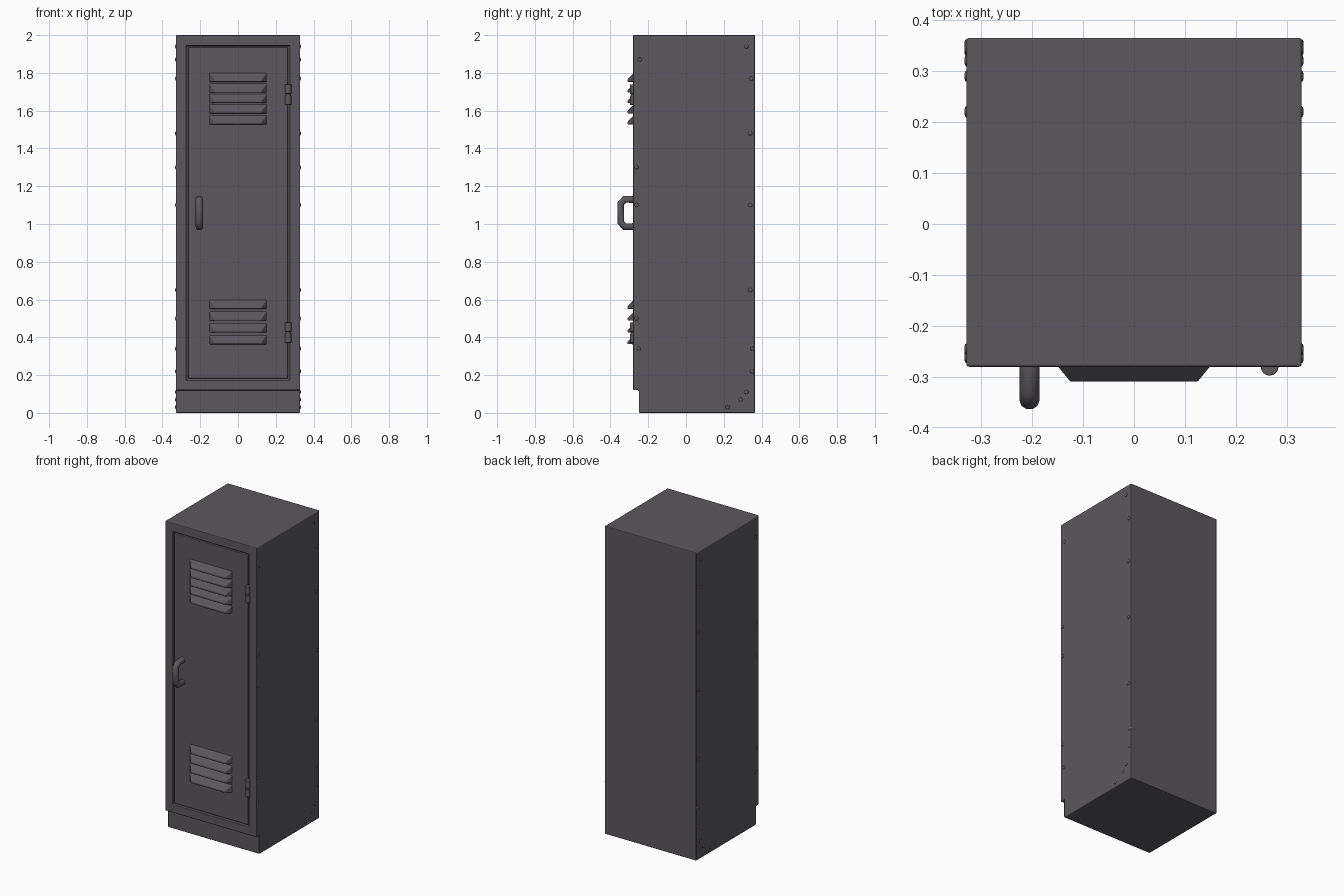
import bpy, bmesh, math
from mathutils import Matrix, Vector

if "Cube" in bpy.data.objects:
    bpy.data.objects.remove(bpy.data.objects["Cube"])

paint = bpy.data.materials.new("dark grey paint")
paint.diffuse_color = (0.105, 0.098, 0.109, 1)
paint.use_nodes = True
paint.node_tree.nodes["Principled BSDF"].inputs["Base Color"].default_value = paint.diffuse_color


def finish(name, bm, smooth=True):
    bmesh.ops.recalc_face_normals(bm, faces=bm.faces)
    me = bpy.data.meshes.new(name)
    bm.to_mesh(me)
    bm.free()
    ob = bpy.data.objects.new(name, me)
    bpy.context.collection.objects.link(ob)
    me.materials.append(paint)
    if smooth:
        bpy.ops.object.select_all(action='DESELECT')
        ob.select_set(True)
        bpy.context.view_layer.objects.active = ob
        bpy.ops.object.shade_smooth_by_angle(angle=math.radians(40))
    return ob


def bevel(ob, width, segments=2):
    m = ob.modifiers.new("bevel", 'BEVEL')
    m.width, m.segments = width, segments
    m.limit_method = 'ANGLE'
    m.harden_normals = True


def box(name, lo, hi):
    bm = bmesh.new()
    lo, hi = Vector(lo), Vector(hi)
    bmesh.ops.create_cube(bm, size=1, matrix=Matrix.Translation((lo + hi) / 2)
                          @ Matrix.Diagonal((*(hi - lo), 1)))
    return finish(name, bm)


# Cabinet body: side profile with a toe recess, extruded across x
W = 0.329
bm = bmesh.new()
profile = [(-0.25, 0), (0.365, 0), (0.365, 2), (-0.28, 2), (-0.28, 0.12), (-0.25, 0.12)]
face = bm.faces.new([bm.verts.new((-W, y, z)) for y, z in profile])
ext = bmesh.ops.extrude_face_region(bm, geom=[face])
bmesh.ops.translate(bm, vec=(2 * W, 0, 0),
                    verts=[v for v in ext["geom"] if isinstance(v, bmesh.types.BMVert)])
body = finish("cabinet_body", bm)

# Doorway cut into the front
cutter = box("doorway_cutter", (-0.273, -0.32, 0.174), (0.273, -0.262, 1.944))
cutter.hide_render = True
cutter.hide_set(True)
cut = body.modifiers.new("doorway", 'BOOLEAN')
cut.object, cut.operation, cut.solver = cutter, 'DIFFERENCE', 'EXACT'
bevel(body, 0.005)

# Door panel
door = box("door", (-0.265, -0.276, 0.182), (0.265, -0.255, 1.936))
bevel(door, 0.004)

# Louvre vents: tapered hoods, open shelf at the bottom, sloping to the top
def louvre(name, z):
    bm = bmesh.new()
    back, front = -0.272, -0.309
    rings = [((x, back, z), (x, back, z + 0.052), (s, front, z + 0.014), (s, front, z + 0.001))
             for x, s in ((-0.155, -0.125), (0.155, 0.125))]
    left, right = [[bm.verts.new(p) for p in r] for r in rings]
    bm.faces.new(left)
    bm.faces.new(right)
    for i in range(4):
        j = (i + 1) % 4
        bm.faces.new((left[i], left[j], right[j], right[i]))
    bevel(finish(name, bm), 0.003)


for group, heights in (("upper", (1.527, 1.585, 1.640, 1.695, 1.752)),
                       ("lower", (0.363, 0.425, 0.488, 0.550))):
    for i, z in enumerate(heights):
        louvre(f"{group}_louvre_{i + 1}", z)

# Handle: round tube with clipped corners
curve = bpy.data.curves.new("door_handle", 'CURVE')
curve.dimensions = '3D'
curve.bevel_depth, curve.bevel_resolution = 0.0195, 3
path = [(-0.265, 0.986), (-0.325, 0.986), (-0.346, 1.008),
        (-0.346, 1.108), (-0.325, 1.13), (-0.265, 1.13)]
spline = curve.splines.new('POLY')
spline.points.add(len(path) - 1)
for p, (y, z) in zip(spline.points, path):
    p.co = (-0.205, y, z, 1)
curve.materials.append(paint)
handle = bpy.data.objects.new("door_handle", curve)
bpy.context.collection.objects.link(handle)

# Hinges: a thin pin carrying two knuckles
for name, z in (("upper_hinge", 1.685), ("lower_hinge", 0.425)):
    bm = bmesh.new()
    for r, h, dz in ((0.011, 0.1, 0), (0.0175, 0.05, 0.029), (0.0175, 0.05, -0.029)):
        bmesh.ops.create_cone(bm, cap_ends=True, segments=16, radius1=r, radius2=r, depth=h,
                              matrix=Matrix.Translation((0.266, -0.28, z + dz)))
    bevel(finish(name, bm), 0.003)

# Small rivets near the side edges, mirrored on both sides
spots = [(-0.245, 1.87), (-0.262, 1.3), (-0.262, 1.1), (-0.262, 0.5), (-0.25, 0.34),
         (0.32, 1.94), (0.345, 1.77), (0.34, 1.48), (0.34, 1.1), (0.34, 0.65),
         (0.352, 0.34), (0.35, 0.22), (0.32, 0.11), (0.29, 0.07), (0.22, 0.03)]
bm = bmesh.new()
for side in (-1, 1):
    for y, z in spots:
        bmesh.ops.create_uvsphere(bm, u_segments=10, v_segments=6, radius=1,
                                  matrix=Matrix.Translation((side * W, y, z))
                                  @ Matrix.Diagonal((0.004, 0.011, 0.011, 1)))
finish("side_rivets", bm)
